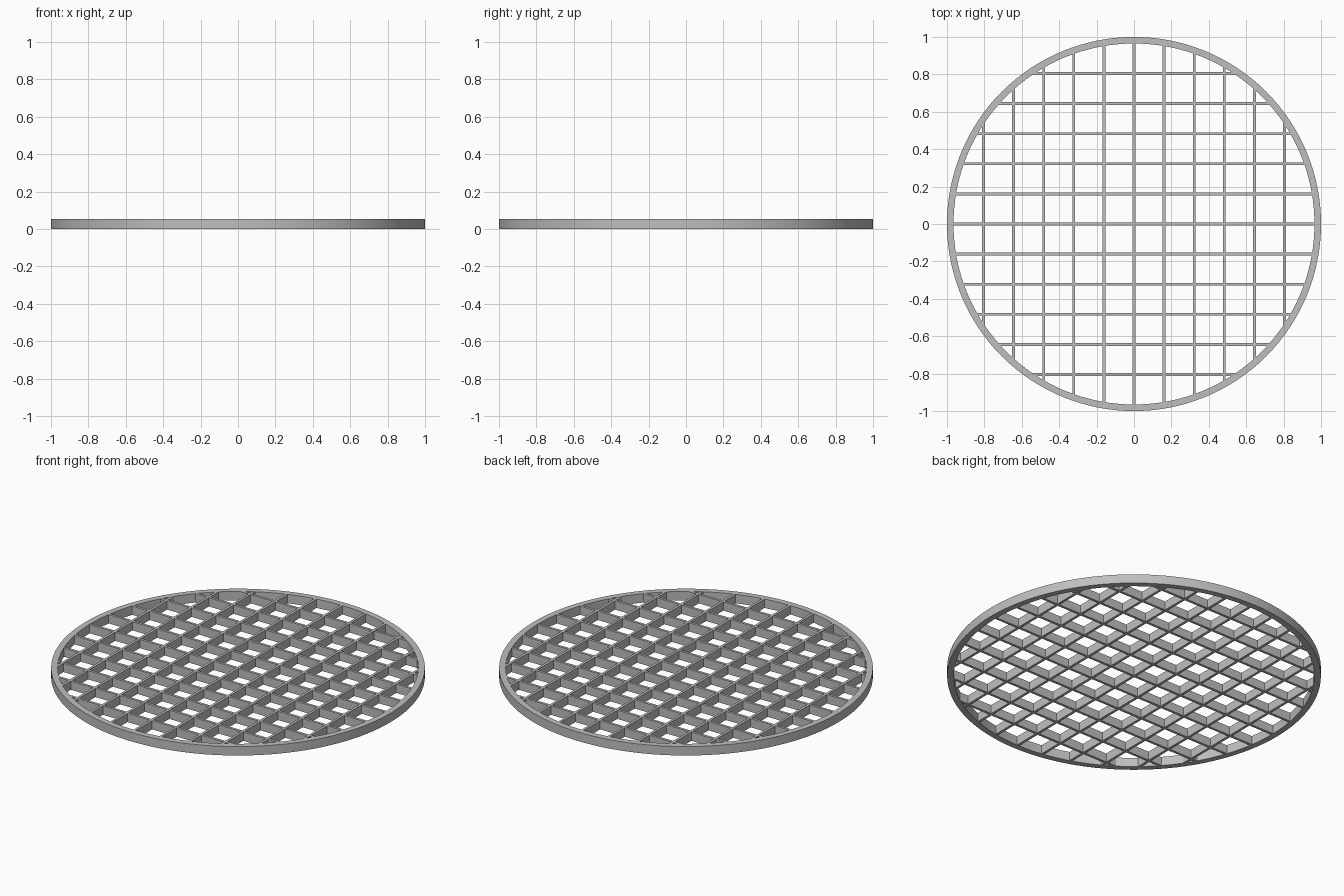
import bpy, bmesh, math

if "Cube" in bpy.data.objects:
    bpy.data.objects.remove(bpy.data.objects["Cube"])

HEIGHT = 0.053
OUTER, INNER = 1.0, 0.965
SPACING, BAR = 0.161, 0.015
SEGMENTS = 128

metal = bpy.data.materials.new("grey metal")
metal.diffuse_color = (0.52, 0.52, 0.52, 1)
metal.use_nodes = True
metal.node_tree.nodes["Principled BSDF"].inputs["Base Color"].default_value = metal.diffuse_color


def finish(name, bm):
    bmesh.ops.recalc_face_normals(bm, faces=bm.faces)
    mesh = bpy.data.meshes.new(name)
    bm.to_mesh(mesh)
    bm.free()
    mesh.materials.append(metal)
    obj = bpy.data.objects.new(name, mesh)
    bpy.context.collection.objects.link(obj)
    return obj


# Outer rim: rectangular profile swept around z
bm = bmesh.new()
profile = [(OUTER, 0), (OUTER, HEIGHT), (INNER, HEIGHT), (INNER, 0)]
loops = []
for i in range(SEGMENTS):
    a = 2 * math.pi * i / SEGMENTS
    loops.append([bm.verts.new((r * math.cos(a), r * math.sin(a), z)) for r, z in profile])
for i in range(SEGMENTS):
    p, q = loops[i], loops[(i + 1) % SEGMENTS]
    for k in range(4):
        n = (k + 1) % 4
        bm.faces.new((p[k], q[k], q[n], p[n]))
rim = finish("rim", bm)
bpy.context.view_layer.objects.active = rim
rim.select_set(True)
bpy.ops.object.shade_smooth_by_angle(angle=math.radians(30))
rim.select_set(False)


# Crossing bars, each cut to the chord of the rim so its ends sit inside the ring
def bars(name, along_x, inset):
    bm = bmesh.new()
    for i in range(-5, 6):
        pos = i * SPACING
        half = math.sqrt(0.985 ** 2 - (abs(pos) + BAR / 2) ** 2)
        new = bmesh.ops.create_cube(bm, size=1)["verts"]
        size = (2 * half, BAR) if along_x else (BAR, 2 * half)
        bmesh.ops.scale(bm, vec=(*size, HEIGHT - 2 * inset), verts=new)
        offset = (0, pos) if along_x else (pos, 0)
        bmesh.ops.translate(bm, vec=(*offset, HEIGHT / 2), verts=new)
    return finish(name, bm)


bars("lengthwise_bars", False, 0.0004)
bars("crosswise_bars", True, 0.0008)
